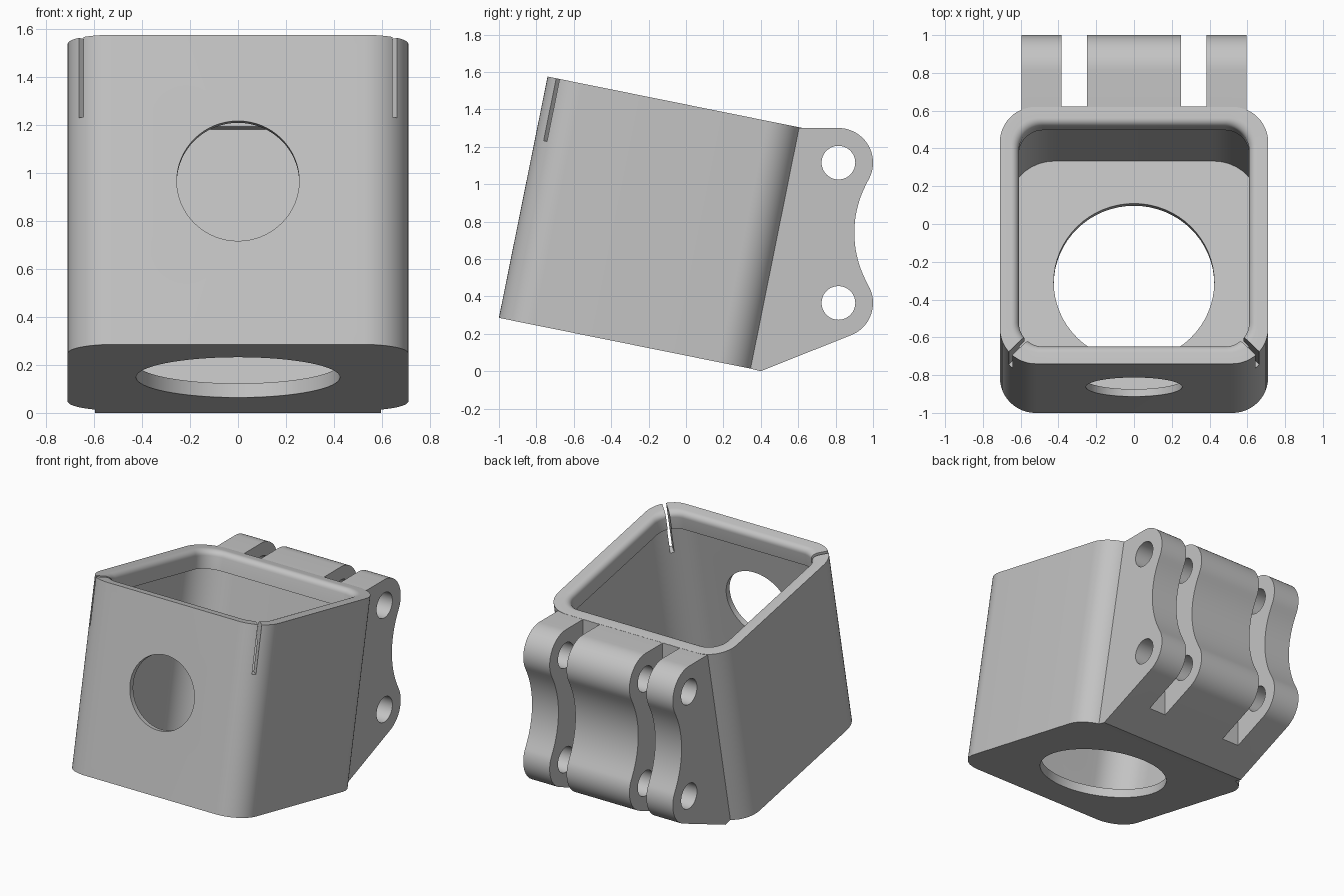
import bpy, bmesh
from math import sin, cos, pi, radians
from mathutils import Matrix

cube = bpy.data.objects.get("Cube")
if cube:
    bpy.data.objects.remove(cube)

grey = bpy.data.materials.new("light grey plastic")
grey.use_nodes = True
grey.diffuse_color = (0.55, 0.55, 0.55, 1)
grey.node_tree.nodes["Principled BSDF"].inputs["Base Color"].default_value = (0.55, 0.55, 0.55, 1)

WIDTH, DEPTH, HEIGHT = 1.42, 1.388, 1.316
TILT = Matrix.Translation((0, -0.32, 0.148)) @ Matrix.Rotation(radians(-11.4), 4, "X")


def make_object(name, bm, matrix=Matrix()):
    bmesh.ops.recalc_face_normals(bm, faces=bm.faces)
    bm.transform(matrix)
    mesh = bpy.data.meshes.new(name)
    bm.to_mesh(mesh)
    bm.free()
    mesh.materials.append(grey)
    obj = bpy.data.objects.new(name, mesh)
    bpy.context.collection.objects.link(obj)
    return obj


def cylinder(radius, length, matrix):
    bm = bmesh.new()
    bmesh.ops.create_cone(bm, cap_ends=True, segments=64, radius1=radius,
                          radius2=radius, depth=length)
    return make_object("cutter", bm, matrix)


def block(size, matrix):
    bm = bmesh.new()
    bmesh.ops.create_cube(bm, size=1, matrix=Matrix.Diagonal((*size, 1)))
    return make_object("cutter", bm, matrix)


def cut(obj, cutters):
    bpy.context.view_layer.objects.active = obj
    for cutter in cutters:
        cutter.hide_render = True
        mod = obj.modifiers.new("cut", "BOOLEAN")
        mod.operation, mod.solver, mod.object = "DIFFERENCE", "EXACT", cutter
        bpy.ops.object.modifier_apply(modifier=mod.name)
        bpy.data.objects.remove(cutter)


def smooth(obj):
    bpy.ops.object.select_all(action="DESELECT")
    obj.select_set(True)
    bpy.context.view_layer.objects.active = obj
    bpy.ops.object.shade_smooth_by_angle(angle=radians(30))


def rounded_ring(bm, inset, radius, z, steps=12):
    """Rounded rectangle, inset from the outside of the cup."""
    cx, cy = WIDTH / 2 - inset - radius, DEPTH / 2 - inset - radius
    ring = []
    for i, (sx, sy) in enumerate(((1, 1), (-1, 1), (-1, -1), (1, -1))):
        for s in range(steps + 1):
            a = (i + s / steps) * pi / 2
            ring.append(bm.verts.new((sx * cx + radius * cos(a), sy * cy + radius * sin(a), z)))
    return ring


# Cup: outer wall, rounded rim, inner lip with undercut, inner wall and floor
bm = bmesh.new()
section = [(0, 0.19, 0), (0, 0.19, HEIGHT)]
for k in range(7):
    a = k / 6 * pi / 2
    section.append((0.06 + 0.04 * sin(a), 0.15 - 0.02 * sin(a), HEIGHT - 0.04 * (1 - cos(a))))
section += [(0.1, 0.13, HEIGHT - 0.13), (0.04, 0.25, HEIGHT - 0.13), (0.04, 0.25, 0.06)]
rings = [rounded_ring(bm, *step) for step in section]
for low, high in zip(rings, rings[1:]):
    for i in range(len(low)):
        j = (i + 1) % len(low)
        bm.faces.new((low[i], low[j], high[j], high[i]))
bm.faces.new(rings[0])
bm.faces.new(rings[-1])
cup = make_object("cup", bm, TILT)

# Round holes in the floor and front, and diagonal slits at the front corners
cutters = [
    cylinder(0.425, 0.4, TILT),
    cylinder(0.255, 0.4, TILT @ Matrix.Translation((0, -DEPTH / 2, 0.695)) @ Matrix.Rotation(pi / 2, 4, "X")),
]
for side in (-1, 1):
    place = Matrix.Translation((side * 0.654, -0.638, HEIGHT - 0.14)) @ Matrix.Rotation(-side * pi / 4, 4, "Z")
    cutters.append(block((0.4, 0.026, 0.4), TILT @ place))
cut(cup, cutters)
smooth(cup)

# Hinge bracket: side profile with two round knuckles and a hollow between
KNUCKLE_Y, TOP_Z, LOW_Z, KNUCKLE_R = 0.815, 1.115, 0.365, 0.185


def arc(cy, cz, radius, start, end, steps=20):
    angles = [radians(start + (end - start) * s / steps) for s in range(steps + 1)]
    return [(cy + radius * cos(a), cz + radius * sin(a)) for a in angles]


profile = [(0.34, 0.015), (0.4, 0)]
profile += arc(KNUCKLE_Y, LOW_Z, KNUCKLE_R, -69, 30)
profile += arc(1.461, 0.74, 0.561, 210, 150)[1:-1]
profile += arc(KNUCKLE_Y, TOP_Z, KNUCKLE_R, -30, 90)
profile += [(0.62, 1.3), (0.597, 1.3)]
bm = bmesh.new()
face = bm.faces.new([bm.verts.new((-0.595, y, z)) for y, z in profile])
sweep = bmesh.ops.extrude_face_region(bm, geom=[face])
bmesh.ops.translate(bm, vec=(1.19, 0, 0),
                    verts=[v for v in sweep["geom"] if isinstance(v, bmesh.types.BMVert)])
bracket = make_object("hinge_bracket", bm)

# Slots between the lugs and pin holes through them
cutters = [block((0.135, 1, 2), Matrix.Translation((side * 0.3175, 1.122, 0.8))) for side in (-1, 1)]
for z in (TOP_Z, LOW_Z):
    cutters.append(cylinder(0.09, 2, Matrix.Translation((0, KNUCKLE_Y, z)) @ Matrix.Rotation(pi / 2, 4, "Y")))
cut(bracket, cutters)
smooth(bracket)
